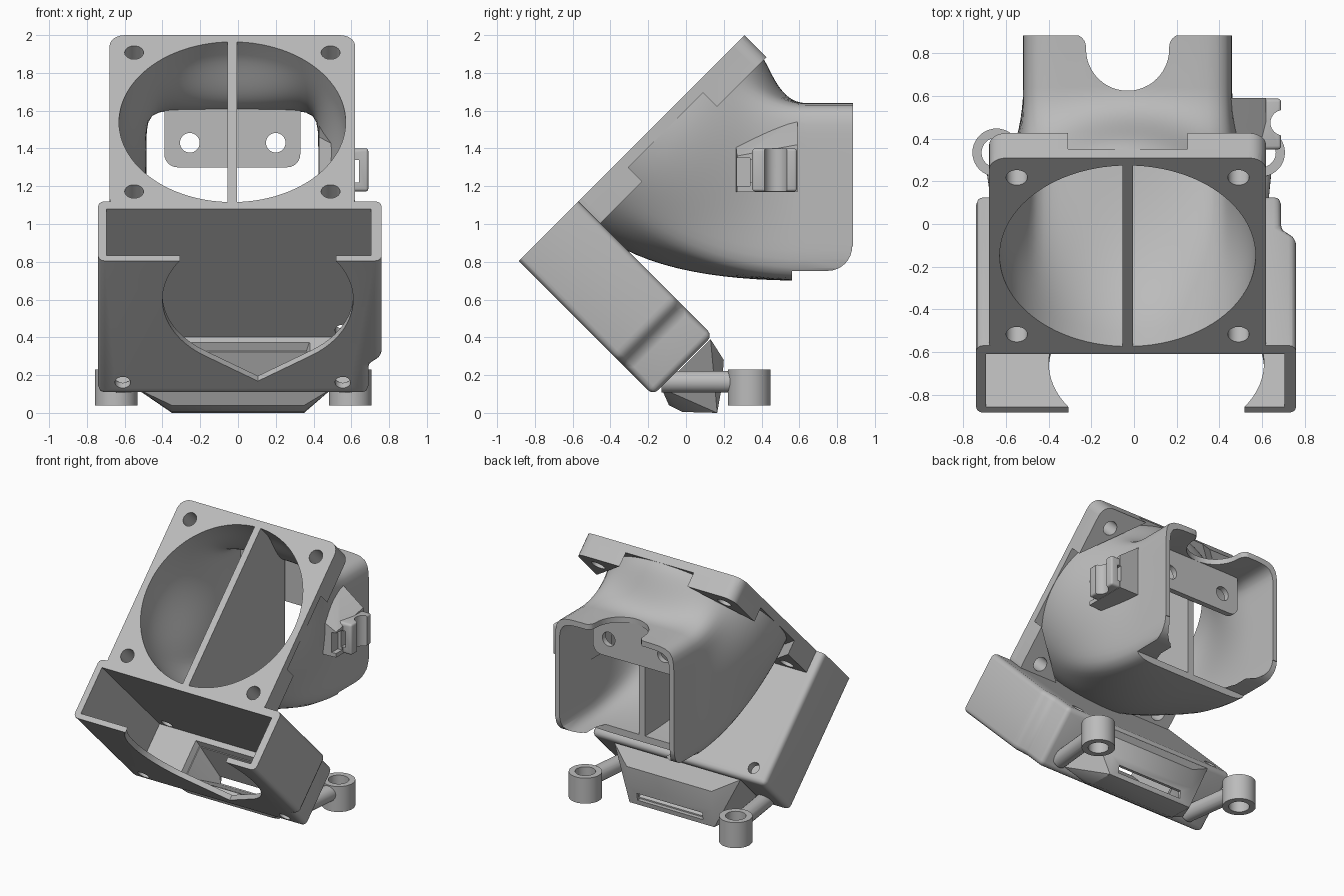
import bpy, bmesh, math
from mathutils import Vector, Matrix

cube = bpy.data.objects.get("Cube")
if cube:
    bpy.data.objects.remove(cube, do_unlink=True)

grey = bpy.data.materials.new("plain grey")
grey.use_nodes = True
COLOUR = (0.5, 0.5, 0.5, 1)
grey.diffuse_color = COLOUR
grey.node_tree.nodes["Principled BSDF"].inputs["Base Color"].default_value = COLOUR

TILT = Matrix.Rotation(math.pi / 4, 3, 'X')   # tilted frame: x, along slope, out of fan face
FACE = 1.195                                   # height of the fan face in the tilted frame
CX, CU = -0.03, 0.983                          # fan centre in the tilted frame


def tilted(x, u, n):
    return TILT @ Vector((x, u, n))


def finish(name, bm):
    bmesh.ops.recalc_face_normals(bm, faces=bm.faces)
    me = bpy.data.meshes.new(name)
    bm.to_mesh(me)
    bm.free()
    ob = bpy.data.objects.new(name, me)
    bpy.context.collection.objects.link(ob)
    me.materials.append(grey)
    return ob


def loft(name, rings):
    """Skin a list of equal rings and cap both ends."""
    bm = bmesh.new()
    vs = [[bm.verts.new(p) for p in r] for r in rings]
    k = len(vs[0])
    for a, b in zip(vs, vs[1:]):
        for i in range(k):
            j = (i + 1) % k
            bm.faces.new((a[i], a[j], b[j], b[i]))
    bm.faces.new(vs[0])
    bm.faces.new(vs[-1])
    return finish(name, bm)


def prism(name, pts, lo, hi, place):
    return loft(name, [[place(a, b, h) for a, b in pts] for h in (lo, hi)])


def hull(name, pts):
    bm = bmesh.new()
    for p in pts:
        bm.verts.new(p)
    bmesh.ops.convex_hull(bm, input=bm.verts[:])
    return finish(name, bm)


def box(name, x, y, z, place=lambda *p: Vector(p)):
    return hull(name, [place(a, b, c) for a in x for b in y for c in z])


def arc(cx, cy, r, a0, a1, steps):
    return [(cx + r * math.cos(math.radians(a0 + (a1 - a0) * i / steps)),
             cy + r * math.sin(math.radians(a0 + (a1 - a0) * i / steps))) for i in range(steps + 1)]


def rounded(x0, x1, y0, y1, r):
    return (arc(x1 - r, y1 - r, r, 0, 90, 6) + arc(x0 + r, y1 - r, r, 90, 180, 6)
            + arc(x0 + r, y0 + r, r, 180, 270, 6) + arc(x1 - r, y0 + r, r, 270, 360, 6))


def disc(cx, cy, r, n=32):
    return arc(cx, cy, r, 0, 360, n)[:-1]


def apply(ob, mod):
    bpy.context.view_layer.objects.active = ob
    bpy.ops.object.modifier_apply(modifier=mod.name)


def combine(ob, other, op='DIFFERENCE', keep=False):
    mod = ob.modifiers.new("bool", 'BOOLEAN')
    mod.operation, mod.object, mod.solver = op, other, 'EXACT'
    apply(ob, mod)
    if not keep:
        bpy.data.objects.remove(other, do_unlink=True)


def bevel(ob, width):
    mod = ob.modifiers.new("bevel", 'BEVEL')
    mod.width, mod.segments = width, 3
    apply(ob, mod)


def flat(a, b, h):        # profile seen from above
    return Vector((a, b, h))


def side(a, b, h):        # profile seen from the side
    return Vector((h, a, b))


def back(a, b, h):        # profile seen from the front
    return Vector((a, h, b))


def slab(a, b, h):        # profile across the blower housing
    return tilted(a, h, b)


def duct(name, radius, start, bend, x, z, end):
    """Round fan mouth swept into a square outlet."""
    mid, half = ((x[0] + x[1]) / 2, (z[0] + z[1]) / 2), ((x[1] - x[0]) / 2, (z[1] - z[0]) / 2)
    paths = []
    for i in range(96):
        c, s = math.cos(math.tau * i / 96), math.sin(math.tau * i / 96)
        k = (abs(c) ** 10 + abs(s) ** 10) ** -0.1
        at = lambda n: tilted(CX + radius * c, CU + radius * s, n)
        out = Vector((mid[0] + half[0] * k * c, 0.64, mid[1] + half[1] * k * s))
        p0 = at(bend)
        d = (out - p0).length
        p1, p2 = p0 - tilted(0, 0, 0.3 * d), out - Vector((0, 0.4 * d, 0))
        path = [at(start)]
        for j in range(17):
            t = j / 16
            path.append(p0 * (1 - t) ** 3 + p1 * 3 * t * (1 - t) ** 2 + p2 * 3 * t * t * (1 - t) + out * t ** 3)
        path.append(Vector((out.x, end, out.z)))
        paths.append(path)
    return loft(name, list(zip(*paths)))


# Main shell: swept duct, fan plate, screw ears, blower housing, nozzle
body = duct("duct_shell", 0.648, 1.16, 1.12, (-0.52, 0.46), (0.70, 1.64), 0.885)
divider = box("divider", (-0.055, -0.005), (-1, 0.56), (0.6, 2.1))
combine(divider, body, 'INTERSECT', keep=True)
mouth = prism("divider_top", [(-0.055, 0.36), (-0.005, 0.36), (-0.005, 1.6), (-0.055, 1.6)], 1.1, FACE, tilted)
combine(divider, mouth, 'UNION')

plate = prism("plate", rounded(CX - 0.65, CX + 0.65, CU - 0.65, CU + 0.65, 0.08), 1.135, FACE, tilted)
combine(body, plate, 'UNION')
corner = [(0.28, 0.65)] + arc(0.57, 0.57, 0.08, 90, 0, 6) + [(0.65, 0.28)]
for sx in (-1, 1):
    for su in (-1, 1):
        ear = prism("ear", [(CX + sx * a, CU + su * b) for a, b in corner], 1.03, FACE - 0.002, tilted)
        combine(body, ear, 'UNION')

outline = [(-0.74, 1.3), (-0.74, 0.19), (0.69, 0.19), (0.69, 0.4), (0.76, 0.46), (0.76, 1.3)]
housing = prism("housing", outline, -0.057, 0.389, slab)
bevel(housing, 0.035)
combine(housing, box("trim", (-1, 1), (-1, 2), (FACE, 2), tilted))
combine(body, housing, 'UNION')

rear = [(-0.13, 0.13), (0.13, 0.39)]
tip = [(0.2, 0.28), (0.19, 0.14), (0.165, 0.0), (-0.02, 0.005), (-0.09, 0.04)]
nozzle = hull("nozzle", [side(y, z, x) for x in (-0.54, 0.5) for y, z in rear]
              + [side(y, z, x) for x in (-0.35, 0.35) for y, z in tip])
combine(body, nozzle, 'UNION')

# Hollows: duct bore, blower bay, intake opening, air outlet
combine(body, duct("bore", 0.6, 1.3, 1.10, (-0.485, 0.425), (0.75, 1.60), 1.0))
bay = [(-0.695, 1.4), (-0.695, 0.235), (0.65, 0.235), (0.65, 0.42), (0.705, 0.47), (0.705, 1.4)]
combine(body, prism("bay", bay, -0.018, 0.333, slab))
intake = arc(0.105, 0.905, 0.505, -56, 236, 60) + [(0.105, 0.295)]
combine(body, prism("intake", intake, -0.2, 0.1, slab))
inner = [(-0.212, 0.212), (0.014, 0.438)]
slot = [(0.16, 0.035), (0.16, 0.09)]
combine(body, hull("throat", [side(y, z, x) for x in (-0.4, 0.4) for y, z in inner]
                   + [side(y, z, x) for x in (-0.26, 0.28) for y, z in slot]))
combine(body, box("slot", (-0.26, 0.28), (0.14, 0.4), (0.035, 0.09)))

# Outlet trimming: open floor with rounded walls, and the roof notch
floor = [(0.56, 0.5), (0.56, 0.752)] + arc(0.75, 0.882, 0.13, -90, 0, 8) + [(1.0, 0.882), (1.0, 0.5)]
combine(body, prism("floor_cut", floor, -1, 1, side))
notch = (arc(-0.03, 0.82, 0.195, 180, 360, 24) + arc(0.225, 0.83, 0.06, 180, 90, 6)
         + [(0.225, 1.0), (-0.285, 1.0)] + arc(-0.285, 0.83, 0.06, 90, 0, 6))
combine(body, prism("notch", notch, 1.5, 1.8, flat))

# Screw holes through the ears and the blower housing
for sx in (-0.52, 0.52):
    for su in (-0.52, 0.52):
        combine(body, prism("hole", disc(CX + sx, CU + su, 0.05), 0.9, 1.4, tilted))
for x in (-0.61, 0.555):
    combine(body, prism("hole", disc(x, 0.285, 0.042, 16), -0.2, 0.5, slab))

# Hanging bracket inside the outlet
bracket = prism("bracket", rounded(-0.39, 0.33, 1.30, 1.70, 0.07), 0.585, 0.625, back)
combine(bracket, box("trim", (-1, 1), (0, 1), (1.62, 2)))
for x in (-0.255, 0.2):
    combine(bracket, prism("hole", disc(x, 1.43, 0.052), 0.4, 0.8, back))

# Cable clip on the left wall
clip = hull("cable_clip", [side(y, z, 0.43) for y, z in [(0.26, 1.17), (0.59, 1.17), (0.59, 1.56), (0.26, 1.46)]]
            + [side(y, z, 0.62) for y, z in [(0.27, 1.17), (0.59, 1.17), (0.59, 1.42), (0.27, 1.36)]])
pad = box("pad", (0.5, 0.69), (0.35, 0.588), (1.172, 1.4))
bevel(pad, 0.015)
combine(clip, pad, 'UNION')
combine(clip, prism("groove", disc(0.7, 0.475, 0.06), 1.0, 1.6, flat))
combine(clip, box("window", (0.585, 0.66), (0.2, 0.34), (1.2, 1.35)))
combine(clip, box("window", (0.61, 0.64), (0.2, 0.7), (1.22, 1.34)))

# Mounting rings on short arms
rings = []
for name, x, root in (("right_mount", -0.645, -0.58), ("left_mount", 0.595, 0.55)):
    mount = prism(name, disc(x, 0.335, 0.113, 40), 0.04, 0.23, flat)
    arm = loft("arm", [[Vector((cx + a, y, 0.165 + b)) for a, b in disc(0, 0, 0.058, 24)]
                       for cx, y in ((root, -0.13), (x, 0.33))])
    combine(mount, arm, 'UNION')
    combine(mount, prism("hole", disc(x, 0.335, 0.07), -0.1, 0.4, flat))
    rings.append(mount)

# Smooth shading with sharp edges kept
for ob in bpy.context.selected_objects:
    ob.select_set(False)
for ob in [body, divider, bracket, clip] + rings:
    ob.select_set(True)
bpy.context.view_layer.objects.active = body
bpy.ops.object.shade_smooth_by_angle(angle=math.radians(35))
